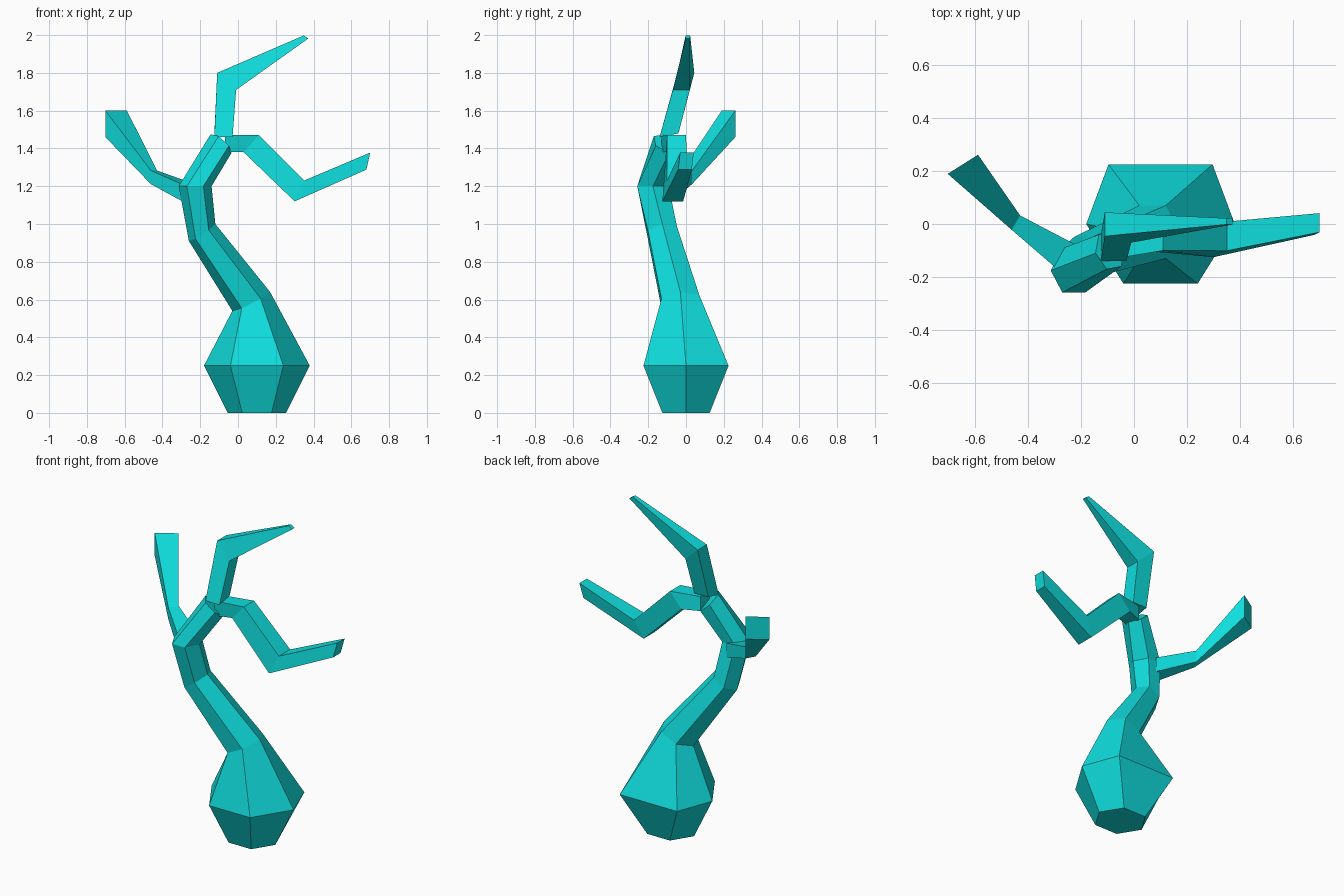
import bpy
import bmesh
from mathutils import Vector

cube = bpy.data.objects.get("Cube")
if cube:
    bpy.data.objects.remove(cube, do_unlink=True)

# One flat colour for the whole tree
cyan = bpy.data.materials.new("bright_cyan")
cyan.use_nodes = True
colour = (0.005, 0.73, 0.73, 1)
cyan.diffuse_color = colour
cyan.node_tree.nodes["Principled BSDF"].inputs["Base Color"].default_value = colour


def square(u, v):
    return [u + v, v - u, -u - v, u - v]


def hexagon(u, v, back=0.5):
    # "back" sets how wide the rear edge is compared with the full width
    return [u, u * back + v, v - u * back, -u, -u * 0.5 - v, u * 0.5 - v]


def loft(name, section, rings):
    """Skin a tube through rings given as centre, half width, half depth."""
    bm = bmesh.new()
    previous = None
    for centre, u, v, *extra in rings:
        points = section(Vector(u), Vector(v), *extra)
        loop = [bm.verts.new(Vector(centre) + p) for p in points]
        n = len(loop)
        if previous:
            for i in range(n):
                j = (i + 1) % n
                bm.faces.new((previous[i], previous[j], loop[j], loop[i]))
        else:
            bm.faces.new(loop[::-1])
        previous = loop
    bm.faces.new(previous)
    bmesh.ops.recalc_face_normals(bm, faces=bm.faces)
    mesh = bpy.data.meshes.new(name)
    bm.to_mesh(mesh)
    bm.free()
    mesh.materials.append(cyan)
    obj = bpy.data.objects.new(name, mesh)
    bpy.context.scene.collection.objects.link(obj)
    return obj


# Swollen base narrowing into a bent trunk
loft("trunk", hexagon, [
    ((0.1, 0, 0), (0.155, 0, 0), (0, 0.125, 0)),
    ((0.1, 0, 0.25), (0.28, 0, 0), (0, 0.225, 0), 0.7),
    ((0.07, -0.03, 0.59), (0.1, 0, 0.05), (0, 0.1, 0.01)),
    ((-0.19, -0.125, 0.955), (0.07, 0, 0.045), (0, 0.077, 0.01)),
    ((-0.227, -0.175, 1.2), (0.087, 0, 0), (0, 0.083, 0)),
    ((-0.09, -0.1, 1.425), (0.055, 0.01, -0.05), (-0.015, 0.065, -0.015)),
])

# Upper branch, bent to a thin tip
loft("upper_branch", square, [
    ((-0.077, -0.09, 1.47), (0.048, 0, 0), (0, 0.05, 0.01)),
    ((-0.06, -0.013, 1.755), (0.05, -0.012, -0.045), (0, 0.045, 0)),
    ((0.36, 0.01, 1.99), (0.012, 0, -0.008), (0, 0.012, 0)),
])

# Drooping branch that turns up again
loft("left_branch", square, [
    ((-0.07, -0.085, 1.425), (0, 0.045, 0), (0, 0, 0.045)),
    ((0.07, -0.05, 1.425), (0, 0.05, 0), (0.04, 0, 0.045)),
    ((0.325, -0.058, 1.175), (0, 0.055, 0), (0.025, 0.012, 0.055)),
    ((0.69, 0, 1.333), (0, 0.036, 0), (0.01, 0.005, 0.045)),
])

# Side branch that widens towards its end
loft("right_branch", square, [
    ((-0.26, -0.12, 1.165), (0.035, 0.045, 0), (0, 0, 0.045)),
    ((-0.445, 0.005, 1.247), (0.016, 0.027, 0), (0, 0, 0.036)),
    ((-0.645, 0.225, 1.53), (0.057, 0.036, 0), (0, 0, 0.07)),
])
